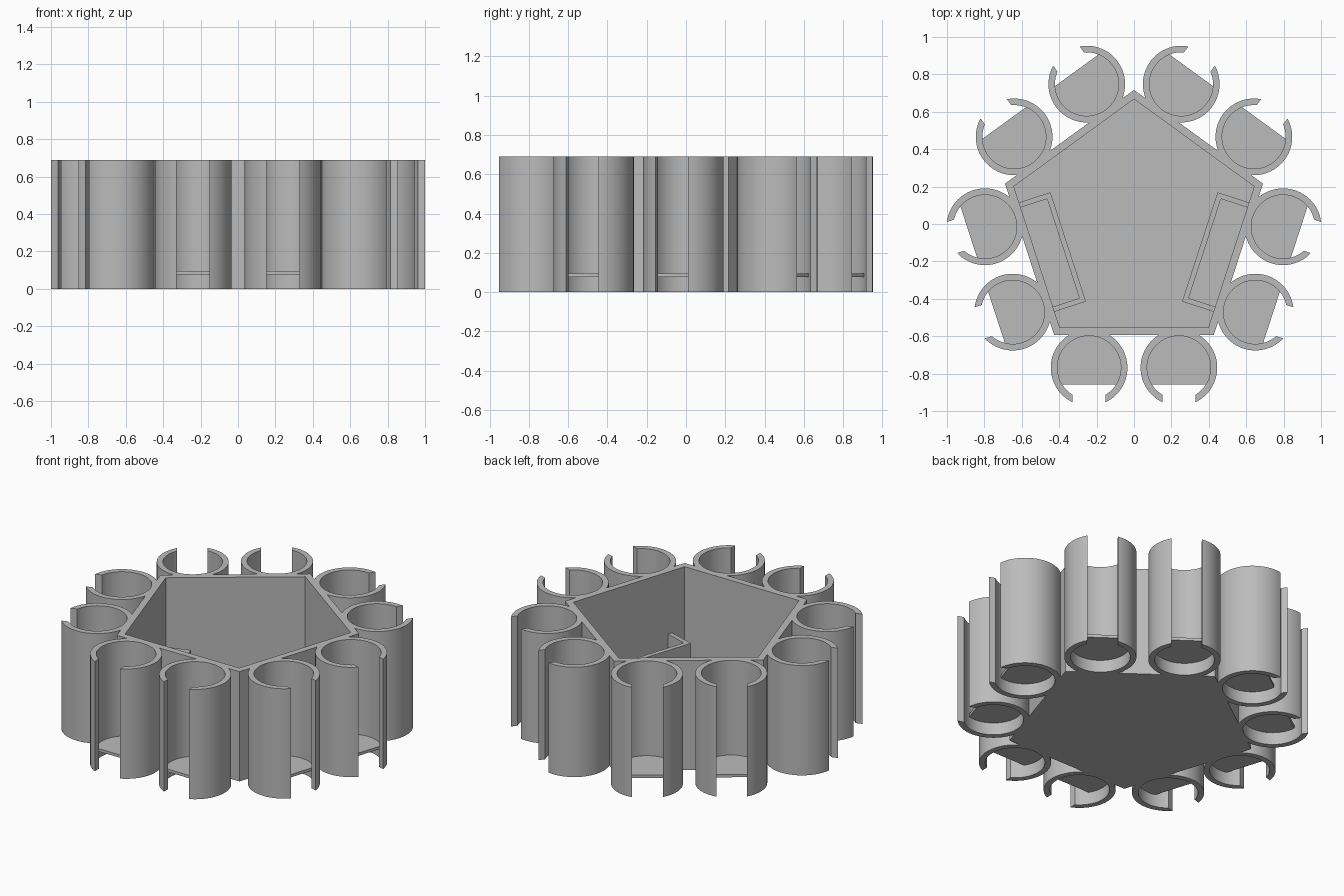
import bpy, bmesh, math
from mathutils import Matrix, Vector

cube = bpy.data.objects.get("Cube")
if cube:
    bpy.data.objects.remove(cube, do_unlink=True)

HEIGHT = 0.69
TRAY_R, WALL, TRAY_FLOOR = 0.725, 0.04, 0.035
TUBE_OUT, TUBE_IN, SLOT = 0.205, 0.17, 0.0875
TUBE_X, TUBE_Y = 0.24, -0.76
CENTRE = Matrix.Translation((0, -0.008, 0))

grey = bpy.data.materials.new("plain grey")
grey.use_nodes = True
grey.diffuse_color = (0.5, 0.5, 0.5, 1)
grey.node_tree.nodes["Principled BSDF"].inputs["Base Color"].default_value = (0.5, 0.5, 0.5, 1)


def finish(bm, name, matrix):
    bmesh.ops.recalc_face_normals(bm, faces=bm.faces[:])
    mesh = bpy.data.meshes.new(name)
    bm.to_mesh(mesh)
    bm.free()
    mesh.materials.append(grey)
    obj = bpy.data.objects.new(name, mesh)
    bpy.context.collection.objects.link(obj)
    obj.matrix_world = CENTRE @ matrix
    return obj


def extruded(bm, outline, z0, z1):
    """Prism from an outline of (x, y) points; returns its top face."""
    base = bm.faces.new([bm.verts.new((x, y, z0)) for x, y in outline])
    top = bmesh.ops.extrude_face_region(bm, geom=[base], use_keep_orig=True)["geom"]
    verts = [g for g in top if isinstance(g, bmesh.types.BMVert)]
    bmesh.ops.translate(bm, verts=verts, vec=(0, 0, z1 - z0))
    return next(g for g in top if isinstance(g, bmesh.types.BMFace))


def prism(name, outline, z0, z1, matrix):
    bm = bmesh.new()
    extruded(bm, outline, z0, z1)
    return finish(bm, name, matrix)


def arc(radius, half_gap, steps=64):
    """Points round a circle, leaving a gap centred on -y."""
    start = -math.pi / 2 + half_gap
    sweep = 2 * (math.pi - half_gap)
    angles = [start + sweep * i / steps for i in range(steps + 1)]
    return [(radius * math.cos(a), radius * math.sin(a)) for a in angles]


def smooth(obj):
    bpy.ops.object.select_all(action="DESELECT")
    obj.select_set(True)
    bpy.context.view_layer.objects.active = obj
    bpy.ops.object.shade_smooth_by_angle(angle=math.radians(30))


# Slotted tube: strips between an outer and an inner arc with parallel slot sides
def make_tube(name, matrix):
    bm = bmesh.new()
    outer = arc(TUBE_OUT, math.asin(SLOT / TUBE_OUT))
    inner = arc(TUBE_IN, math.asin(SLOT / TUBE_IN))
    rows = [[bm.verts.new((x, y, z)) for (x, y), z in
             ((o, 0), (o, HEIGHT), (i, HEIGHT), (i, 0))] for o, i in zip(outer, inner)]
    for a, b in zip(rows, rows[1:]):
        for k in range(4):
            n = (k + 1) % 4
            bm.faces.new((a[k], b[k], b[n], a[n]))
    bm.faces.new(rows[0])
    bm.faces.new(rows[-1])
    smooth(finish(bm, name, matrix))


# Central five-sided tray, hollowed from the top
bm = bmesh.new()
corners = [math.pi / 2 + math.tau * i / 5 for i in range(5)]
top = extruded(bm, [(TRAY_R * math.cos(a), TRAY_R * math.sin(a)) for a in corners], 0, HEIGHT)
bmesh.ops.recalc_face_normals(bm, faces=bm.faces[:])
bmesh.ops.inset_region(bm, faces=[top], thickness=WALL, use_even_offset=True)
well = bmesh.ops.extrude_discrete_faces(bm, faces=[top])["faces"][0]
bmesh.ops.translate(bm, verts=well.verts[:], vec=(0, 0, TRAY_FLOOR - HEIGHT))
finish(bm, "central_tray", Matrix.Identity(4))

# Two tubes with raised, cut-off floors on each side of the tray
shelf_cut = math.acos(0.09 / TUBE_IN)
shelf_outline = arc(TUBE_IN + 0.002, shelf_cut)
for side in range(5):
    turn = Matrix.Rotation(math.tau * side / 5, 4, "Z")
    for label, sign in (("a", -1), ("b", 1)):
        place = turn @ Matrix.Translation((sign * TUBE_X, TUBE_Y, 0))
        make_tube(f"tube_{side + 1}{label}", place)
        smooth(prism(f"tube_floor_{side + 1}{label}", shelf_outline, 0.077, 0.095, place))

# Low three-walled compartments inside the left and right tray walls
REACH, HALF, THICK = 0.37, 0.307, 0.028
BACK = 0.56
u_shape = [(-HALF, -BACK), (-HALF, -REACH), (HALF, -REACH), (HALF, -BACK),
           (HALF - THICK, -BACK), (HALF - THICK, -REACH - THICK),
           (THICK - HALF, -REACH - THICK), (THICK - HALF, -BACK)]
for name, steps in (("left_compartment", 1), ("right_compartment", -1)):
    turn = Matrix.Rotation(math.tau * steps / 5, 4, "Z")
    prism(name, u_shape, TRAY_FLOOR - 0.01, 0.30, turn)
